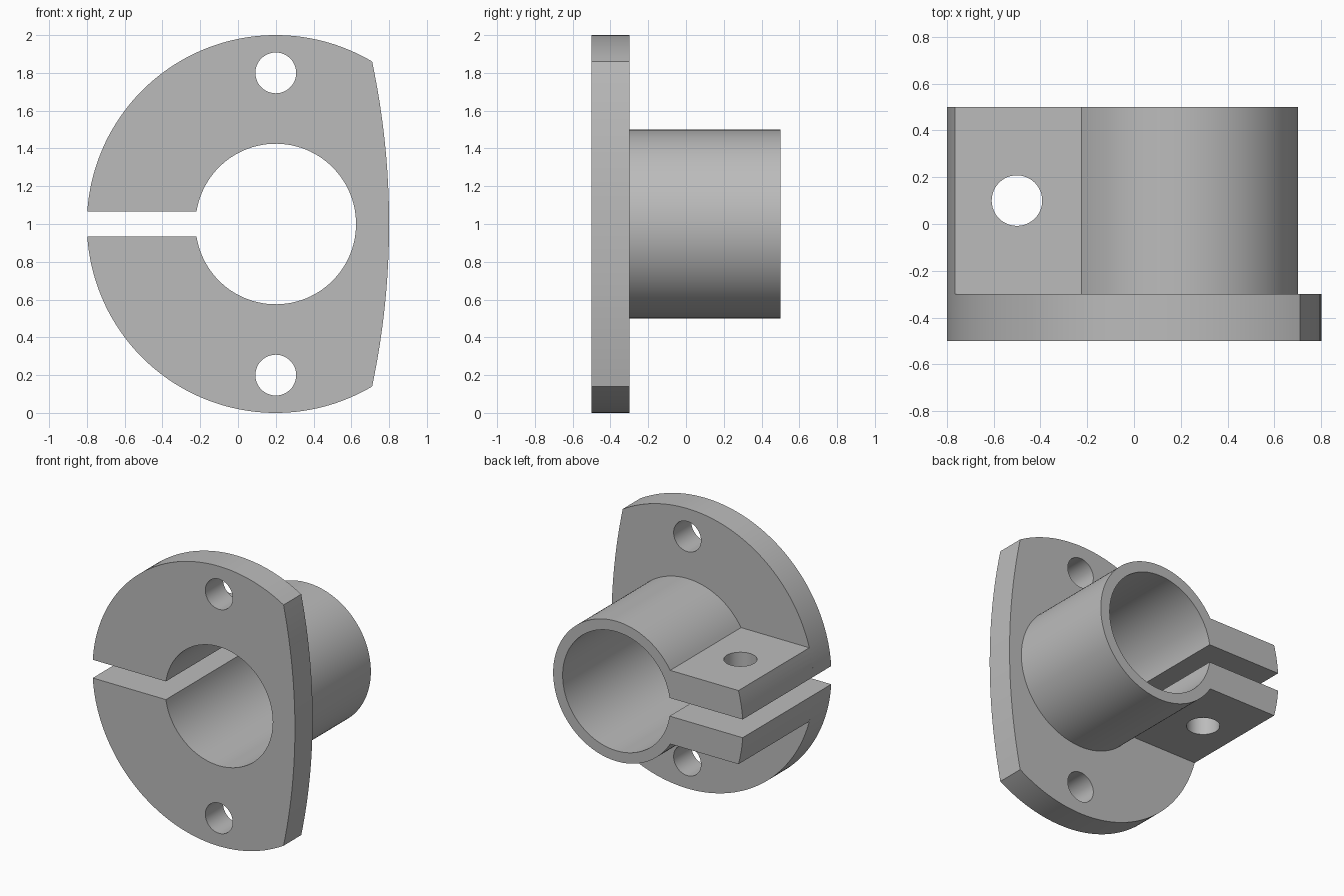
import bpy
import bmesh
from math import asin, atan2, cos, sin, pi, sqrt, radians
from mathutils import Matrix

if "Cube" in bpy.data.objects:
    bpy.data.objects.remove(bpy.data.objects["Cube"], do_unlink=True)

CX, CZ = 0.2, 1.0             # axis of the bore
R_FLANGE, R_TUBE, R_BORE = 1.0, 0.5, 0.425
SLOT, EAR = 0.065, 0.263      # half heights of the slot and the clamp ears
FRONT, STEP, BACK = -0.5, -0.3, 0.5

grey = bpy.data.materials.new("grey")
grey.use_nodes = True
colour = (0.5, 0.5, 0.5, 1)
grey.diffuse_color = colour
grey.node_tree.nodes["Principled BSDF"].inputs["Base Color"].default_value = colour


def arc(radius, start, end, steps, centre=0.0):
    """Points on an arc in the x-z plane, relative to the bore axis."""
    angles = [start + (end - start) * i / steps for i in range(steps + 1)]
    return [(centre + radius * cos(a), radius * sin(a)) for a in angles]


def finish(name, bm):
    bmesh.ops.recalc_face_normals(bm, faces=bm.faces)
    mesh = bpy.data.meshes.new(name)
    bm.to_mesh(mesh)
    bm.free()
    mesh.materials.append(grey)
    obj = bpy.data.objects.new(name, mesh)
    bpy.context.collection.objects.link(obj)
    return obj


def extrude_profile(name, points, y0, y1):
    bm = bmesh.new()
    face = bm.faces.new([bm.verts.new((CX + x, y0, CZ + z)) for x, z in points])
    new = bmesh.ops.extrude_face_region(bm, geom=[face], use_keep_orig=True)["geom"]
    verts = [v for v in new if isinstance(v, bmesh.types.BMVert)]
    bmesh.ops.translate(bm, verts=verts, vec=(0, y1 - y0, 0))
    return finish(name, bm)


def drill(name, location, depth, turn):
    bm = bmesh.new()
    matrix = Matrix.Translation(location) @ Matrix.Rotation(turn, 4, "X")
    bmesh.ops.create_cone(bm, cap_ends=True, segments=48, radius1=0.108,
                          radius2=0.108, depth=depth, matrix=matrix)
    return finish(name, bm)


def combine(target, other, operation):
    other.hide_render = True
    mod = target.modifiers.new(operation.title(), "BOOLEAN")
    mod.operation, mod.solver, mod.object = operation, "EXACT", other
    bpy.context.view_layer.objects.active = target
    bpy.ops.object.modifier_apply(modifier=mod.name)
    bpy.data.objects.remove(other, do_unlink=True)


# Shared inner outline: the bore, open at the slot
bore_gap = asin(SLOT / R_BORE)
bore = arc(R_BORE, -pi + bore_gap, pi - bore_gap, 96)

# Flange: round disc with a shallow curved side and the slot
slot_angle = pi - asin(SLOT / R_FLANGE)
corner_x, corner_z, side_x = 0.51, 0.86, 0.6
corner = atan2(corner_z, corner_x)
bulge = side_x - corner_x
side_radius = (corner_z ** 2 + bulge ** 2) / (2 * bulge)
side_half = asin(corner_z / side_radius)
outline = arc(R_FLANGE, slot_angle, corner, 64)
outline += arc(side_radius, side_half, -side_half, 24, side_x - side_radius)[1:-1]
outline += arc(R_FLANGE, -corner, -slot_angle, 64)
flange = extrude_profile("flange", outline + bore, FRONT, STEP)

# Sleeve: split tube with two clamp ears ending on the flange rim
ear_angle = pi - atan2(EAR, sqrt(R_TUBE ** 2 - EAR ** 2))
tip_angle = pi - asin(EAR / R_FLANGE)
outline = arc(R_FLANGE, slot_angle, tip_angle, 6)
outline += arc(R_TUBE, ear_angle, -ear_angle, 96)
outline += arc(R_FLANGE, -tip_angle, -slot_angle, 6)
sleeve = extrude_profile("sleeve", outline + bore, STEP, BACK)

# Clamp screw hole through both ears, mounting holes through the flange
combine(sleeve, drill("ear_hole", (-0.5, 0.1, CZ), 1, 0), "DIFFERENCE")
for side in (-1, 1):
    hole = drill("mount_hole", (CX, -0.4, CZ + 0.8 * side), 0.6, pi / 2)
    combine(flange, hole, "DIFFERENCE")

# One solid casting
combine(flange, sleeve, "UNION")
flange.name = "flanged_clamp"
bpy.ops.object.select_all(action="DESELECT")
flange.select_set(True)
bpy.context.view_layer.objects.active = flange
bpy.ops.object.shade_smooth_by_angle(angle=radians(25))
